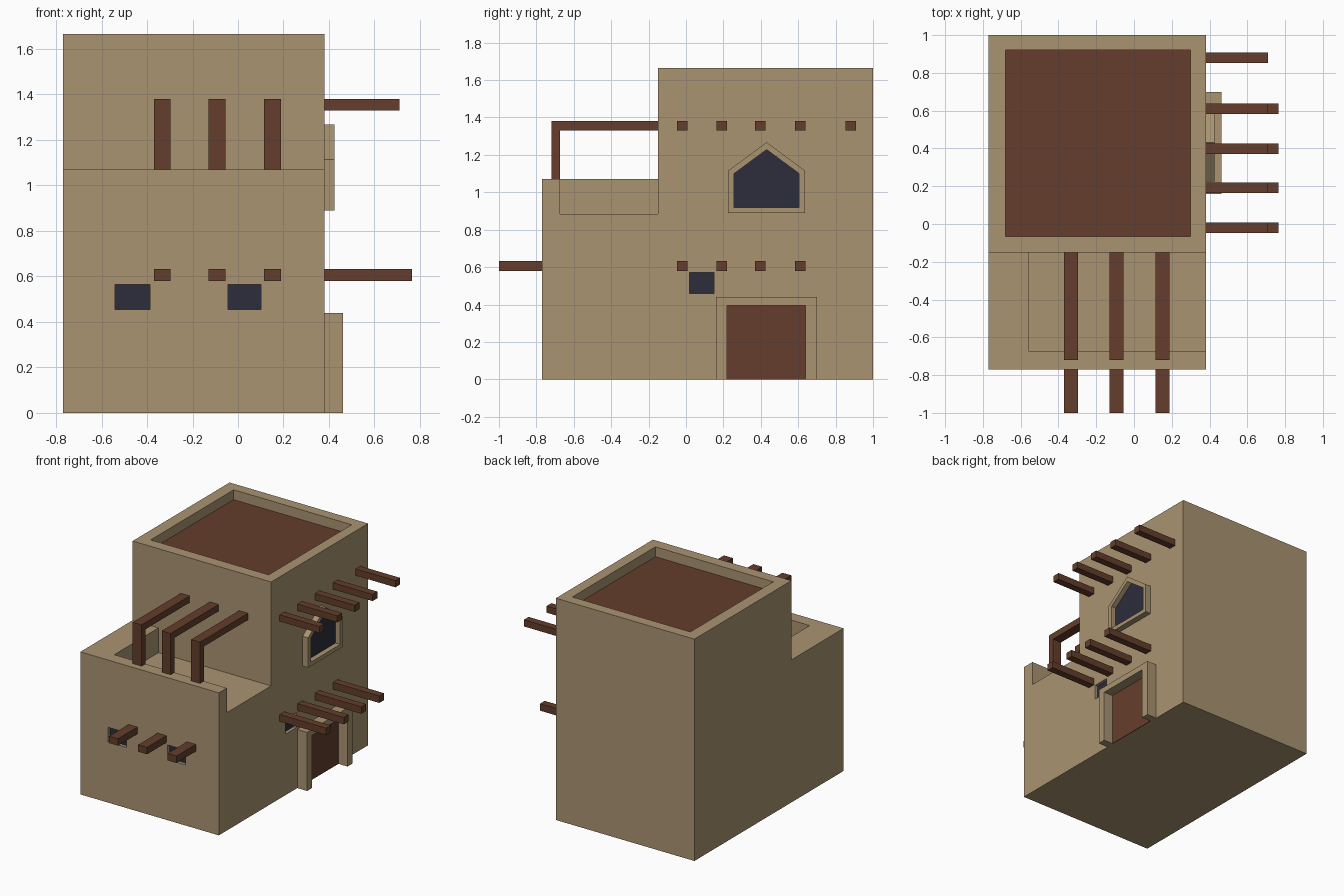
import bpy
import bmesh

default = bpy.data.objects.get("Cube")
if default:
    bpy.data.objects.remove(default, do_unlink=True)


def material(name, rgb):
    mat = bpy.data.materials.new(name)
    mat.use_nodes = True
    mat.diffuse_color = (*rgb, 1)
    mat.node_tree.nodes["Principled BSDF"].inputs["Base Color"].default_value = (*rgb, 1)
    return mat


adobe = material("sandy adobe", (0.40, 0.296, 0.165))
wood = material("brown wood", (0.127, 0.048, 0.025))
glass = material("dark glass", (0.026, 0.026, 0.045))


def prism(name, profile, x0, x1, mat):
    """Extrude a side profile of (y, z) points from x0 to x1."""
    bm = bmesh.new()
    face = bm.faces.new([bm.verts.new((x0, y, z)) for y, z in profile])
    moved = bmesh.ops.extrude_face_region(bm, geom=[face])["geom"]
    verts = [v for v in moved if isinstance(v, bmesh.types.BMVert)]
    bmesh.ops.translate(bm, verts=verts, vec=(x1 - x0, 0, 0))
    bmesh.ops.recalc_face_normals(bm, faces=bm.faces)
    mesh = bpy.data.meshes.new(name)
    bm.to_mesh(mesh)
    bm.free()
    mesh.materials.append(mat)
    obj = bpy.data.objects.new(name, mesh)
    bpy.context.collection.objects.link(obj)
    return obj


def box(name, x, y, z, mat):
    corners = [(y[0], z[0]), (y[1], z[0]), (y[1], z[1]), (y[0], z[1])]
    return prism(name, corners, x[0], x[1], mat)


def cut(target, cutter):
    """Subtract the cutter from the target, then discard it."""
    cutter.hide_render = True
    mod = target.modifiers.new("cut", 'BOOLEAN')
    mod.operation = 'DIFFERENCE'
    mod.solver = 'EXACT'
    mod.object = cutter
    bpy.context.view_layer.objects.active = target
    bpy.ops.object.modifier_apply(modifier=mod.name)
    bpy.data.objects.remove(cutter, do_unlink=True)


LEFT, RIGHT = -0.77, 0.38
FRONT, STEP, BACK = -0.77, -0.15, 1.0
LOW, HIGH = 1.07, 1.665
RECESS, PLATE = 0.03, 0.006

# Stepped house body
body = prism("house_body", [(FRONT, 0), (BACK, 0), (BACK, HIGH), (STEP, HIGH),
                            (STEP, LOW), (FRONT, LOW)], LEFT, RIGHT, adobe)

# Sunken roof, and terrace open on one side
roof_x, roof_y, roof_z = (-0.68, 0.30), (-0.065, 0.92), 1.585
cut(body, box("roof_cutter", roof_x, roof_y, (roof_z, 2), adobe))
cut(body, box("terrace_cutter", (-0.555, 0.6), (-0.675, STEP), (0.885, 1.3), adobe))
box("roof_floor", roof_x, roof_y, (roof_z, roof_z + PLATE), wood)

# Small recessed windows: two in front, one on the side
for i, x in enumerate([(-0.54, -0.387), (-0.045, 0.102)]):
    z = (0.455, 0.565)
    depth = FRONT + RECESS
    cut(body, box("window_cutter", x, (FRONT - 0.1, depth), z, adobe))
    box(f"front_window_{i + 1}", x, (depth - PLATE, depth), z, glass)
y, z = (0.02, 0.15), (0.458, 0.57)
cut(body, box("window_cutter", (RIGHT - RECESS, 0.5), y, z, adobe))
box("side_window", (RIGHT - RECESS, RIGHT - RECESS + PLATE), y, z, glass)

# Door and its surround
prism("door_frame", [(0.16, 0), (0.16, 0.44), (0.70, 0.44), (0.70, 0),
                     (0.64, 0), (0.64, 0.395), (0.22, 0.395), (0.22, 0)],
      RIGHT, 0.462, adobe)
box("door", (RIGHT, RIGHT + PLATE), (0.22, 0.64), (0, 0.395), wood)


# Pointed window and its surround
def pointed(y0, y1, sill, eave, peak):
    return [(y0, sill), (y1, sill), (y1, eave), ((y0 + y1) / 2, peak), (y0, eave)]


opening = pointed(0.257, 0.605, 0.92, 1.10, 1.228)
frame = prism("pointed_window_frame", pointed(0.225, 0.637, 0.89, 1.115, 1.268),
              RIGHT, 0.425, adobe)
cut(frame, prism("opening_cutter", opening, 0.3, 0.5, adobe))
prism("pointed_window_glass", opening, RIGHT, RIGHT + PLATE, glass)

# Side beams: five above, four below
for i, y in enumerate([-0.048, 0.163, 0.37, 0.583, 0.853]):
    span = (y, y + 0.056)
    box(f"upper_side_beam_{i + 1}", (RIGHT - 0.05, 0.71), span, (1.33, 1.38), wood)
    if i < 4:
        box(f"lower_side_beam_{i + 1}", (RIGHT - 0.05, 0.765), span, (0.58, 0.632), wood)

# Front beams, with bent terrace beams above them
for i, x in enumerate([-0.37, -0.129, 0.115]):
    box(f"front_beam_{i + 1}", (x, x + 0.074), (-1, FRONT + 0.05), (0.58, 0.632), wood)
    prism(f"terrace_beam_{i + 1}",
          [(-0.72, LOW), (-0.675, LOW), (-0.675, 1.33), (STEP + 0.05, 1.33),
           (STEP + 0.05, 1.38), (-0.72, 1.38)], x, x + 0.074, wood)
